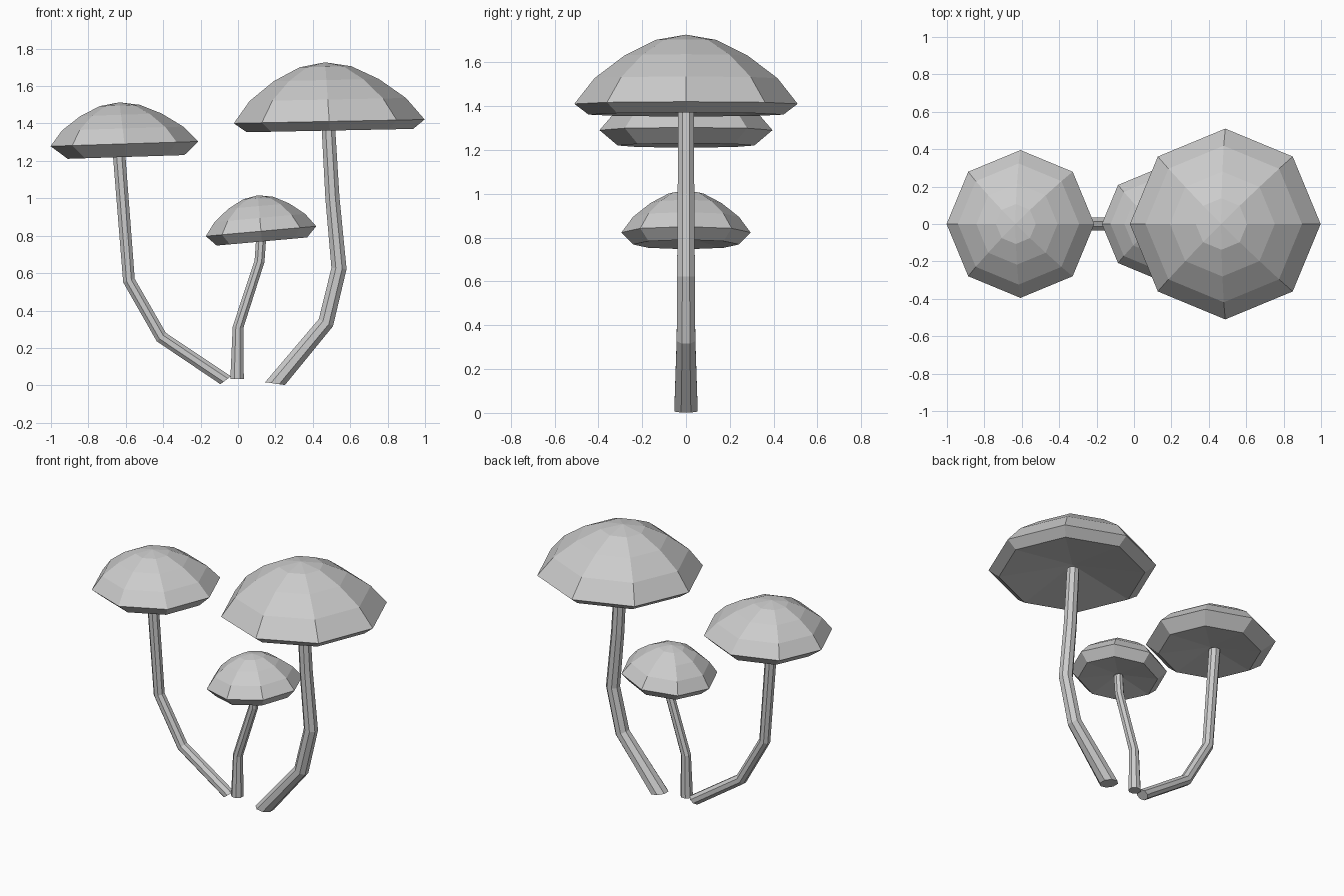
import bpy, bmesh
from math import cos, sin, pi
from mathutils import Vector

if "Cube" in bpy.data.objects:
    bpy.data.objects.remove(bpy.data.objects["Cube"])

SIDES = 8


def loft(name, rings, bottom=None, top=None):
    """Skin rings of points; close each end with a fan point or a flat face."""
    bm = bmesh.new()
    loops = [[bm.verts.new(p) for p in ring] for ring in rings]
    for a, b in zip(loops, loops[1:]):
        for i in range(SIDES):
            j = (i + 1) % SIDES
            bm.faces.new((a[i], a[j], b[j], b[i]))
    for loop, tip in ((loops[0], bottom), (loops[-1], top)):
        if tip is None:
            bm.faces.new(loop)
        else:
            v = bm.verts.new(tip)
            for i in range(SIDES):
                bm.faces.new((loop[i], loop[(i + 1) % SIDES], v))
    bmesh.ops.recalc_face_normals(bm, faces=bm.faces)
    mesh = bpy.data.meshes.new(name)
    bm.to_mesh(mesh)
    bm.free()
    bpy.context.collection.objects.link(bpy.data.objects.new(name, mesh))


def cap(name, x, z, radius, height, lip_r, lip_h, hollow, tilt, lean):
    def point(r, h, a=0.0):
        return (x - lean * h + r * cos(a), r * sin(a), z + h + tilt * r * cos(a))
    # lip, rim, then the dome rings
    profile = [(lip_r, -lip_h), (radius, 0)]
    profile += [(radius * r, height * h) for r, h in ((.82, .37), (.55, .70), (.27, .925))]
    rings = [[point(r, h, 2 * pi * i / SIDES) for i in range(SIDES)] for r, h in profile]
    loft(name, rings, point(0, hollow - lip_h), point(0, height))


def stem(name, path, base_dir):
    """path: (x, z, radius) from the ground up, lying in the y = 0 plane."""
    pts = [Vector((x, 0, z)) for x, z, r in path]
    rings = []
    for k, (p, (_, _, r)) in enumerate(zip(pts, path)):
        if k == 0:
            t = Vector((base_dir[0], 0, base_dir[1])).normalized()
        elif k == len(pts) - 1:
            t = (p - pts[k - 1]).normalized()
        else:
            t = ((p - pts[k - 1]).normalized() + (pts[k + 1] - p).normalized()).normalized()
        side = Vector((t.z, 0, -t.x))
        angles = [2 * pi * (i + .5) / SIDES for i in range(SIDES)]
        rings.append([p + side * r * cos(a) + Vector((0, r * sin(a), 0)) for a in angles])
    loft(name, rings)


# Large mushroom on the right
cap("large_cap", .488, 1.411, .51, .316, .445, .049, .07, .02, .07)
stem("large_stem", [(.198, .009, .058), (.47, .335, .046), (.54, .625, .044),
                    (.505, 1.0, .041), (.482, 1.40, .039)], (.14, .99))

# Medium mushroom on the left
cap("medium_cap", -.607, 1.291, .395, .222, .312, .07, .04, .032, .12)
stem("medium_stem", [(-.066, .027, .038), (-.41, .258, .036), (-.583, .56, .035),
                     (-.637, 1.25, .036)], (-.6, .8))

# Small mushroom in the middle
cap("small_cap", .123, .824, .295, .192, .242, .055, .03, .09, .09)
stem("small_stem", [(-.005, .035, .039), (0, .31, .031), (.115, .663, .029),
                    (.124, .79, .029)], (0, 1))
